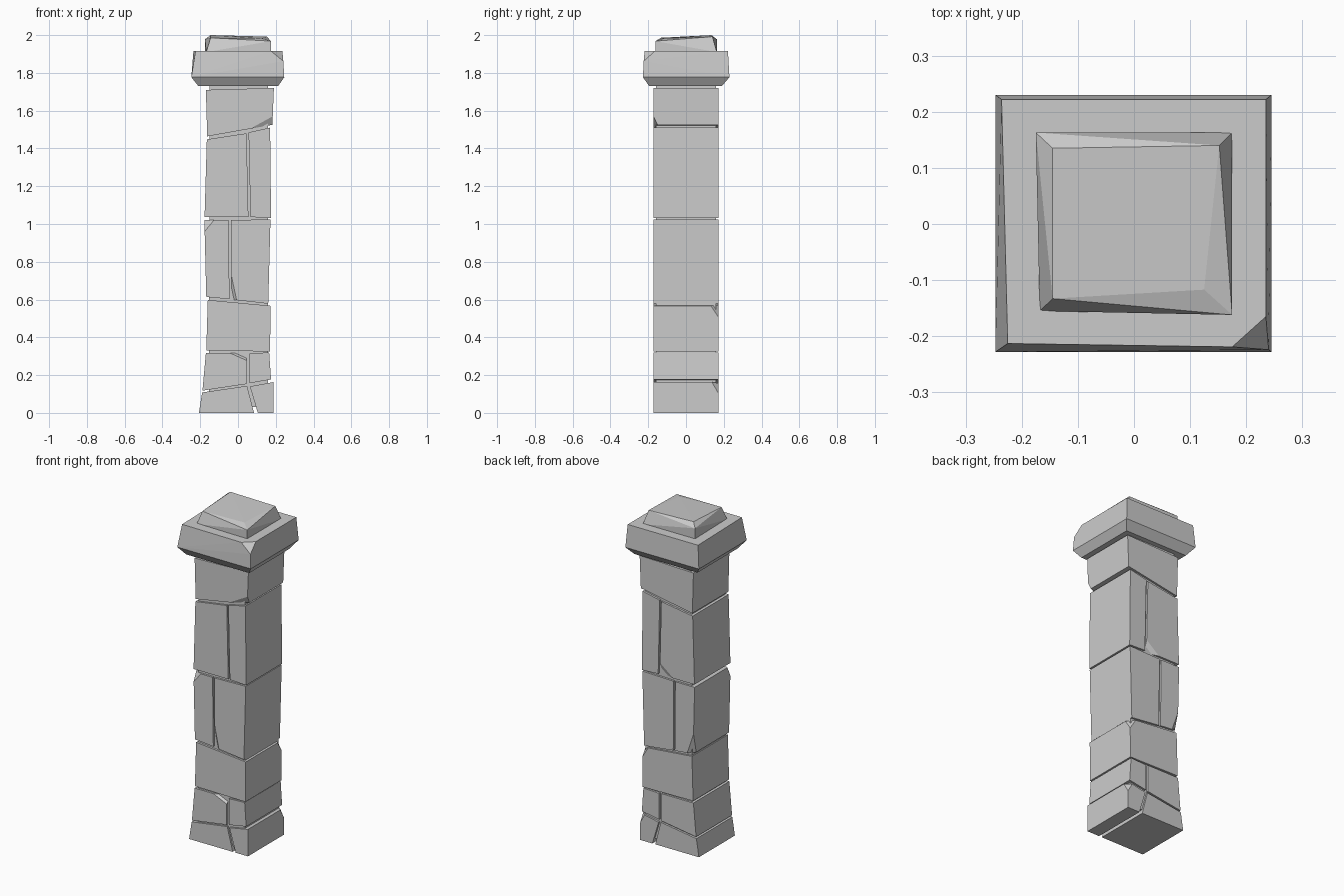
import bpy, bmesh
from mathutils import Vector

if "Cube" in bpy.data.objects:
    bpy.data.objects.remove(bpy.data.objects["Cube"])


def hull(name, pts):
    """Flat-faced convex block around the given points."""
    bm = bmesh.new()
    for p in pts:
        bm.verts.new(p)
    res = bmesh.ops.convex_hull(bm, input=bm.verts[:])
    loose = [v for v in bm.verts if not v.link_faces]
    bmesh.ops.delete(bm, geom=loose, context='VERTS')
    bmesh.ops.dissolve_limit(bm, angle_limit=0.01, verts=bm.verts[:], edges=bm.edges[:])
    bmesh.ops.recalc_face_normals(bm, faces=bm.faces[:])
    me = bpy.data.meshes.new(name)
    bm.to_mesh(me)
    bm.free()
    ob = bpy.data.objects.new(name, me)
    bpy.context.collection.objects.link(ob)
    return ob


def stone(name, poly, chips=(), d=0.172):
    """Front outline (x, z) extruded in y; a chip is
    (corner, side, cut to previous corner, cut to next corner, cut in depth)."""
    pts = []
    for side in (-1, 1):
        P = [Vector((x, side * d, z)) for x, z in poly]
        for i, p in enumerate(P):
            cut = [c for c in chips if c[0] == i and c[1] == side]
            if not cut:
                pts.append(p)
                continue
            _, _, a, b, c = cut[0]
            prev, nxt = P[i - 1], P[(i + 1) % len(P)]
            pts += [p + (prev - p).normalized() * a,
                    p + (nxt - p).normalized() * b,
                    p + Vector((0, -side * c, 0))]
    return hull(name, pts)


def ring(x0, x1, y0, y1, z):
    return [(x, y, z) for x in (x0, x1) for y in (y0, y1)]


# Shaft stones: corners run bottom left, bottom right, top right, top left
F, B = -1, 1
stone("base_stone_left", [(-.207, 0), (.085, 0), (.048, .143), (-.19, .108)])
stone("base_stone_right", [(.105, 0), (.187, 0), (.187, .163), (.063, .14)],
      [(2, B, .06, .03, .035)])
stone("second_stone_left", [(-.188, .118), (.045, .153), (.045, .318), (-.17, .318)],
      [(2, F, .04, .09, .04)])
stone("second_stone_right", [(.06, .157), (.175, .177), (.165, .32), (.06, .315)])
stone("third_stone", [(-.168, .33), (.17, .325), (.172, .567), (-.16, .598)],
      [(2, B, .06, .04, .04)])
stone("fourth_stone_left", [(-.168, .614), (-.045, .602), (-.05, 1.02), (-.178, 1.02)],
      [(3, F, .05, .06, .03), (0, B, .12, .04, .03)])
stone("fourth_stone_right", [(-.035, .6), (.16, .578), (.172, 1.025), (-.037, 1.02)],
      [(0, F, .13, .028, .025)])
stone("fifth_stone_left", [(-.177, 1.037), (.055, 1.037), (.045, 1.48), (-.165, 1.448)],
      [(1, B, .09, .07, .025)])
stone("fifth_stone_right", [(.066, 1.037), (.175, 1.032), (.17, 1.51), (.056, 1.485)])
stone("sixth_stone", [(-.163, 1.464), (.182, 1.525), (.19, 1.72), (-.17, 1.71)],
      [(1, F, .12, .045, .022)])

# Recessed core seen in the joints and under the cap
hull("core", ring(-.155, .16, -.16, .16, .03) + ring(-.15, .158, -.16, .16, 1.74))

# Cap slab with a chipped front right corner
hull("cap_slab", ring(-.21, .212, -.195, .19, 1.73) + ring(-.247, .245, -.228, .23, 1.777) +
     [(-.225, -.213, 1.915), (-.236, .222, 1.915), (.235, .222, 1.915),
      (.175, -.219, 1.915), (.235, -.165, 1.915), (.24, -.224, 1.862)])

# Worn top block
hull("top_block", [
    (-.168, -.155, 1.91), (.175, -.162, 1.91), (.175, .163, 1.91), (-.175, .163, 1.91),
    (-.175, .163, 1.978), (.175, -.162, 1.968),
    (-.145, -.133, 1.986), (.125, -.117, 1.983), (.152, .14, 1.992), (-.145, .135, 2.0)])
